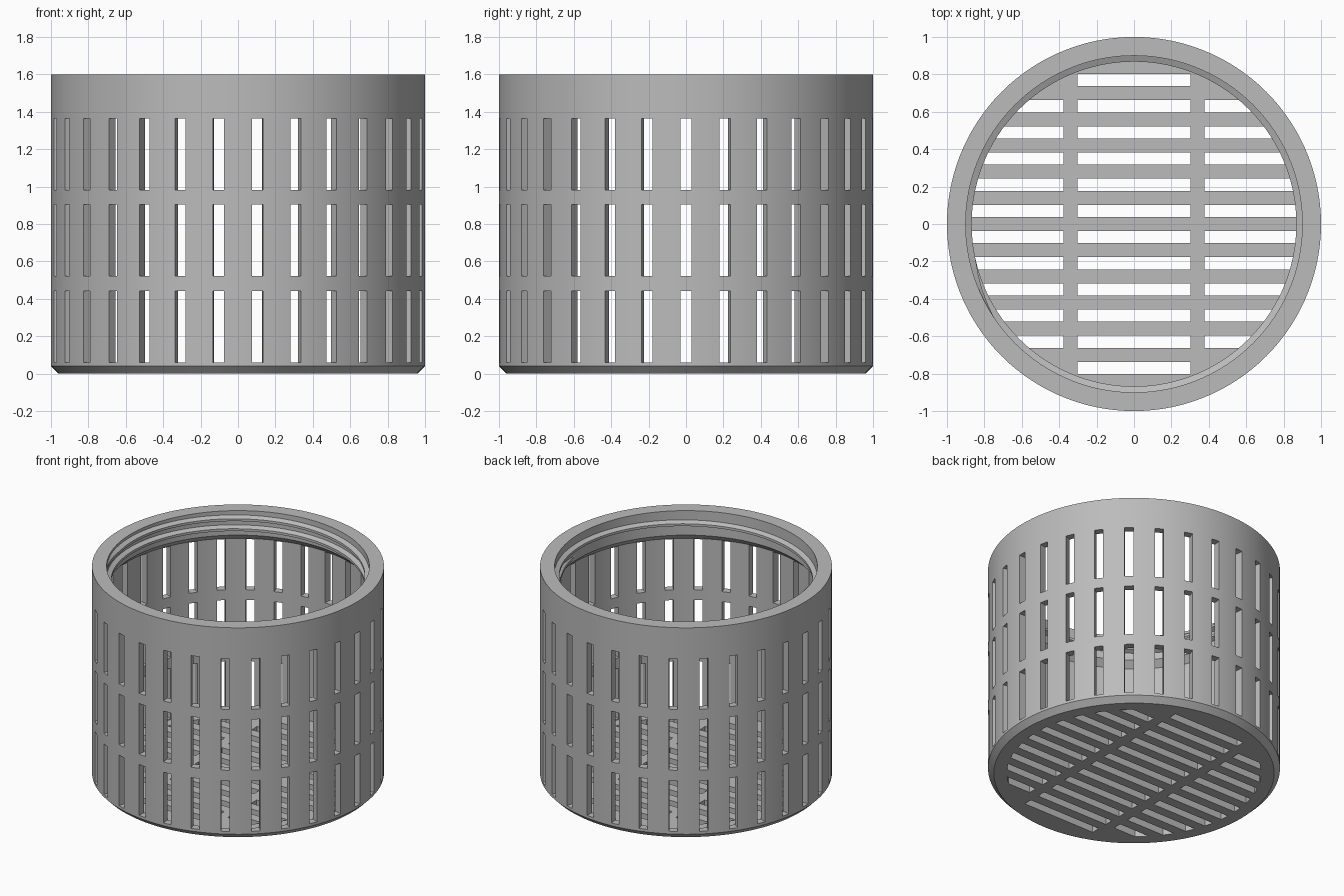
import bpy, bmesh
from math import sin, cos, pi, sqrt, radians

cube = bpy.data.objects.get("Cube")
if cube:
    bpy.data.objects.remove(cube, do_unlink=True)

SEG = 120
GREY = (0.5, 0.5, 0.5, 1.0)
mat = bpy.data.materials.new("grey plastic")
mat.use_nodes = True
mat.diffuse_color = GREY
mat.node_tree.nodes["Principled BSDF"].inputs["Base Color"].default_value = GREY


def make_object(name, bm):
    bmesh.ops.recalc_face_normals(bm, faces=bm.faces)
    mesh = bpy.data.meshes.new(name)
    bm.to_mesh(mesh)
    bm.free()
    mesh.materials.append(mat)
    obj = bpy.data.objects.new(name, mesh)
    bpy.context.collection.objects.link(obj)
    return obj


def skin(bm, rings, closed=True):
    """Join equal rings of points with quads and cap both ends."""
    loops = [[bm.verts.new(p) for p in ring] for ring in rings]
    n = len(loops[0])
    for a, b in zip(loops, loops[1:]):
        for i in range(n):
            j = (i + 1) % n
            bm.faces.new((a[i], a[j], b[j], b[i]))
    bm.faces.new(loops[0][::-1])
    bm.faces.new(loops[-1])


def prism(bm, outline, z0, z1):
    skin(bm, [[(x, y, z) for x, y in outline] for z in (z0, z1)])


def activate(obj):
    bpy.ops.object.select_all(action='DESELECT')
    obj.select_set(True)
    bpy.context.view_layer.objects.active = obj


# Basket body: chamfered foot, thin wall, thicker collar with sloped underside
profile = [(0.96, 0), (1, 0.04), (1, 1.6), (0.9, 1.6), (0.9, 1.415),
           (0.945, 1.37), (0.945, 0.055)]
bm = bmesh.new()
skin(bm, [[(r * cos(2 * pi * i / SEG), r * sin(2 * pi * i / SEG), z)
           for i in range(SEG)] for r, z in profile])
basket = make_object("basket", bm)

# Cutters for the wall slots: three rows of thirty
bm = bmesh.new()
for z0 in (0.06, 0.522, 0.982):
    for k in range(30):
        c, s = cos(radians(12 * k)), sin(radians(12 * k))
        corners = [(0.925, -0.03), (1.05, -0.03), (1.05, 0.03), (0.925, 0.03)]
        prism(bm, [(r * c - t * s, r * s + t * c) for r, t in corners],
              z0, z0 + 0.383)

# Cutters for the floor slots: three columns, outer ends follow a circle
for row in range(6):
    for side in (-1, 1):
        y0, y1 = 0.037 + 0.14 * row, 0.102 + 0.14 * row
        prism(bm, [(x, side * y) for x, y in
                   ((-0.303, y0), (0.303, y0), (0.303, y1), (-0.303, y1))],
              -0.1, 0.057)
        if row == 5:
            continue
        ys = [y0 + (y1 - y0) * i / 3 for i in range(4)]
        arc = [(sqrt(0.87 ** 2 - y * y), y) for y in ys]
        for mirror in (-1, 1):
            prism(bm, [(mirror * x, side * y) for x, y in
                       [(0.378, y1), (0.378, y0)] + arc], -0.1, 0.057)
cutter = make_object("slot_cutter", bm)
cutter.hide_render = True

mod = basket.modifiers.new("slots", 'BOOLEAN')
mod.operation = 'DIFFERENCE'
mod.solver = 'EXACT'
mod.object = cutter
activate(basket)
bpy.ops.object.modifier_apply(modifier=mod.name)
bpy.data.objects.remove(cutter, do_unlink=True)

# Internal screw thread: tapered helical ridge inside the collar
turns, pitch = 1.6, 0.075
steps = int(turns * SEG)
rings = []
for i in range(steps + 1):
    a = 2 * pi * i / SEG
    z = 1.443 + pitch * i / SEG
    crest = 0.905 - 0.037 * min(1, i / 8 + 0.05, (steps - i) / 8 + 0.05)
    rings.append([(r * cos(a), r * sin(a), z + dz) for r, dz in
                  ((0.91, -0.028), (crest, -0.009), (crest, 0.009), (0.91, 0.028))])
bm = bmesh.new()
skin(bm, rings)
thread = make_object("screw_thread", bm)

for obj in (basket, thread):
    activate(obj)
    bpy.ops.object.shade_smooth_by_angle(angle=radians(25))
